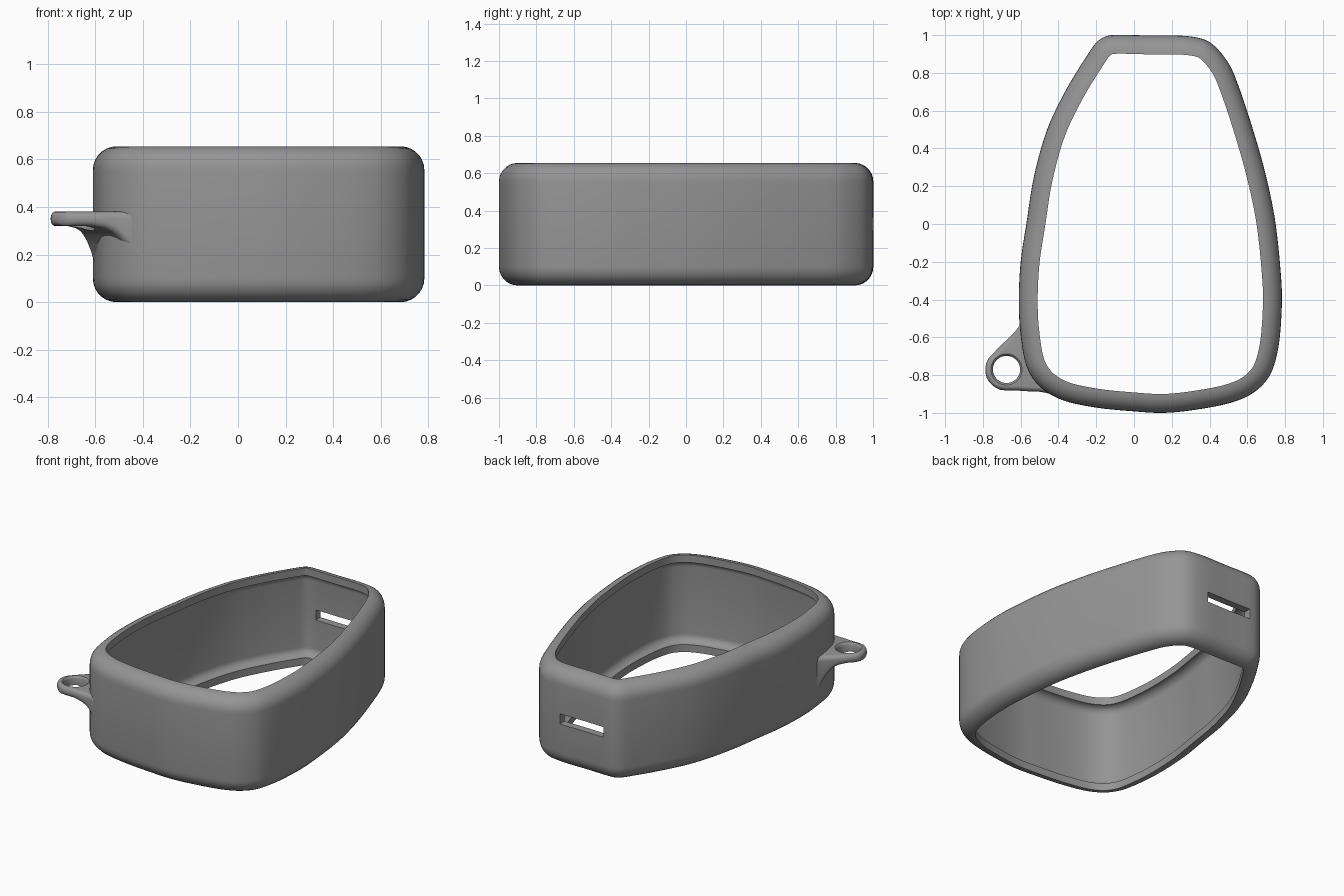
import bpy, bmesh, math
from mathutils import Vector

if "Cube" in bpy.data.objects:
    bpy.data.objects.remove(bpy.data.objects["Cube"])

grey = bpy.data.materials.new("matte grey")
grey.diffuse_color = (0.3, 0.3, 0.3, 1)
grey.use_nodes = True
grey.node_tree.nodes["Principled BSDF"].inputs["Base Color"].default_value = grey.diffuse_color
H = 0.655

def make(name, verts, faces):
    me = bpy.data.meshes.new(name)
    me.from_pydata(verts, [], faces)
    bm = bmesh.new()
    bm.from_mesh(me)
    bmesh.ops.remove_doubles(bm, verts=bm.verts, dist=1e-5)
    bmesh.ops.recalc_face_normals(bm, faces=bm.faces)
    bm.to_mesh(me)
    bm.free()
    ob = bpy.data.objects.new(name, me)
    me.materials.append(grey)
    bpy.context.collection.objects.link(ob)
    return ob

def loft(name, rings, loop=False):
    """Skin equal rings of points; join last to first, or cap the ends."""
    n, m = len(rings), len(rings[0])
    faces = [(i * m + j, i * m + (j + 1) % m,
              (i + 1) % n * m + (j + 1) % m, (i + 1) % n * m + j)
             for i in range(n if loop else n - 1) for j in range(m)]
    if not loop:
        faces += [tuple(range(m)), tuple(range((n - 1) * m, n * m))]
    return make(name, [p for r in rings for p in r], faces)

def cut(ob, cutter):
    mod = ob.modifiers.new("cut", 'BOOLEAN')
    mod.operation = 'DIFFERENCE'
    mod.solver = 'EXACT'
    mod.object = cutter
    bpy.context.view_layer.objects.active = ob
    bpy.ops.object.modifier_apply(modifier=mod.name)
    bpy.data.objects.remove(cutter)

def smooth(ob):
    bpy.ops.object.select_all(action='DESELECT')
    ob.select_set(True)
    bpy.context.view_layer.objects.active = ob
    bpy.ops.object.shade_smooth_by_angle(angle=math.radians(35))

# Plan outline, clockwise from the back left corner
plan = [Vector(p) for p in [
    (-.12, 1), (.08, .998), (.28, .995), (.40, .963), (.495, .86), (.55, .74),
    (.63, .5), (.70, .25), (.75, 0), (.78, -.3), (.782, -.45), (.765, -.65),
    (.72, -.8), (.63, -.895), (.5, -.95), (.3, -.987), (.15, -1), (0, -.992),
    (-.2, -.972), (-.38, -.932), (-.5, -.86), (-.57, -.75), (-.602, -.57),
    (-.61, -.4), (-.6, -.2), (-.57, 0), (-.53, .25), (-.46, .5), (-.36, .71),
    (-.25, .89), (-.19, .97)]]

def spline(pts, steps):
    out, n = [], len(pts)
    for i in range(n):
        a, b, c, d = (pts[(i + k) % n] for k in (-1, 0, 1, 2))
        u = (c - a) / 2 * min(1, 2 * (c - b).length / (c - a).length)
        v = (d - b) / 2 * min(1, 2 * (c - b).length / (d - b).length)
        for k in range(steps):
            t = k / steps
            out.append(b * (2*t**3 - 3*t*t + 1) + u * (t**3 - 2*t*t + t)
                       + c * (3*t*t - 2*t**3) + v * (t**3 - t*t))
    return out

outline = spline(plan, 5)
N = len(outline)
normals = []
for i in range(N):
    t = (outline[(i + 2) % N] - outline[i - 2]).normalized()
    normals.append(Vector((t.y, -t.x)))          # points inward

def inset(d, z):
    return [(*(p + n * d), z) for p, n in zip(outline, normals)]

# Frame: C-shaped section with rounded outer and inner corners
R, W = 0.1, 0.05
def arc(r, a0, a1, zc, n=7):
    return [(R + r * math.cos(math.radians(a0 + (a1 - a0) * k / n)),
             zc + r * math.sin(math.radians(a0 + (a1 - a0) * k / n)))
            for k in range(n + 1)]
section = (arc(R, 270, 180, R) + arc(R, 180, 90, H - R)
           + arc(W, 90, 180, H - R) + arc(W, 180, 270, R))
frame = loft("frame", [inset(d, z) for d, z in section], loop=True)

# Slot through the back wall
slot_box = loft("slot_cutter", [
    [(x, y, z) for x, z in ((-.085, .293), (.245, .293), (.245, .362), (-.085, .362))]
    for y in (.85, 1.1)])
cut(frame, slot_box)
smooth(frame)

# Strap lug: rounded sections from the tip to the wall, flaring downward
centre = Vector((-.675, -.77))
along, across = Vector((.876, .48)), Vector((.48, -.876))
stations = [  # distance, left half width, right half width, bottom, top
    (-.113, .012, .012, .342, .358), (-.108, .032, .032, .331, .37),
    (-.098, .055, .055, .323, .378), (-.08, .08, .08, .32, .38),
    (-.05, .1, .1, .32, .38), (0, .115, .128, .32, .38),
    (.05, .13, .16, .311, .38), (.08, .137, .177, .297, .38),
    (.1, .143, .19, .279, .38), (.125, .15, .21, .247, .38),
    (.15, .16, .235, .203, .38), (.19, .18, .28, .12, .38)]
rings = []
for s, vl, vr, zb, zt in stations:
    r = min(.028, vl * .9, (zt - zb) * .48)
    ring = []
    for cx, cz, a0 in ((vr - r, zt - r, 0), (r - vl, zt - r, 90),
                       (r - vl, zb + r, 180), (vr - r, zb + r, 270)):
        for k in range(6):
            a = math.radians(a0 + 18 * k)
            p = centre + along * s + across * (cx + r * math.cos(a))
            ring.append((p.x, p.y, cz + r * math.sin(a)))
    rings.append(ring)
lug = loft("strap_lug", rings)

# Keep the lug out of the cavity, then drill its eye with softened rims
cut(lug, loft("cavity_cutter", [inset(.025, -.1), inset(.025, H + .1)]))
eye = [(.072, .1), (.072, .335), (.072, .365), (.076, .375), (.085, .382), (.085, .5)]
cut(lug, loft("eye_cutter", [
    [(centre.x + r * math.cos(k * math.pi / 20),
      centre.y + r * math.sin(k * math.pi / 20), z) for k in range(40)]
    for r, z in eye]))
smooth(lug)
